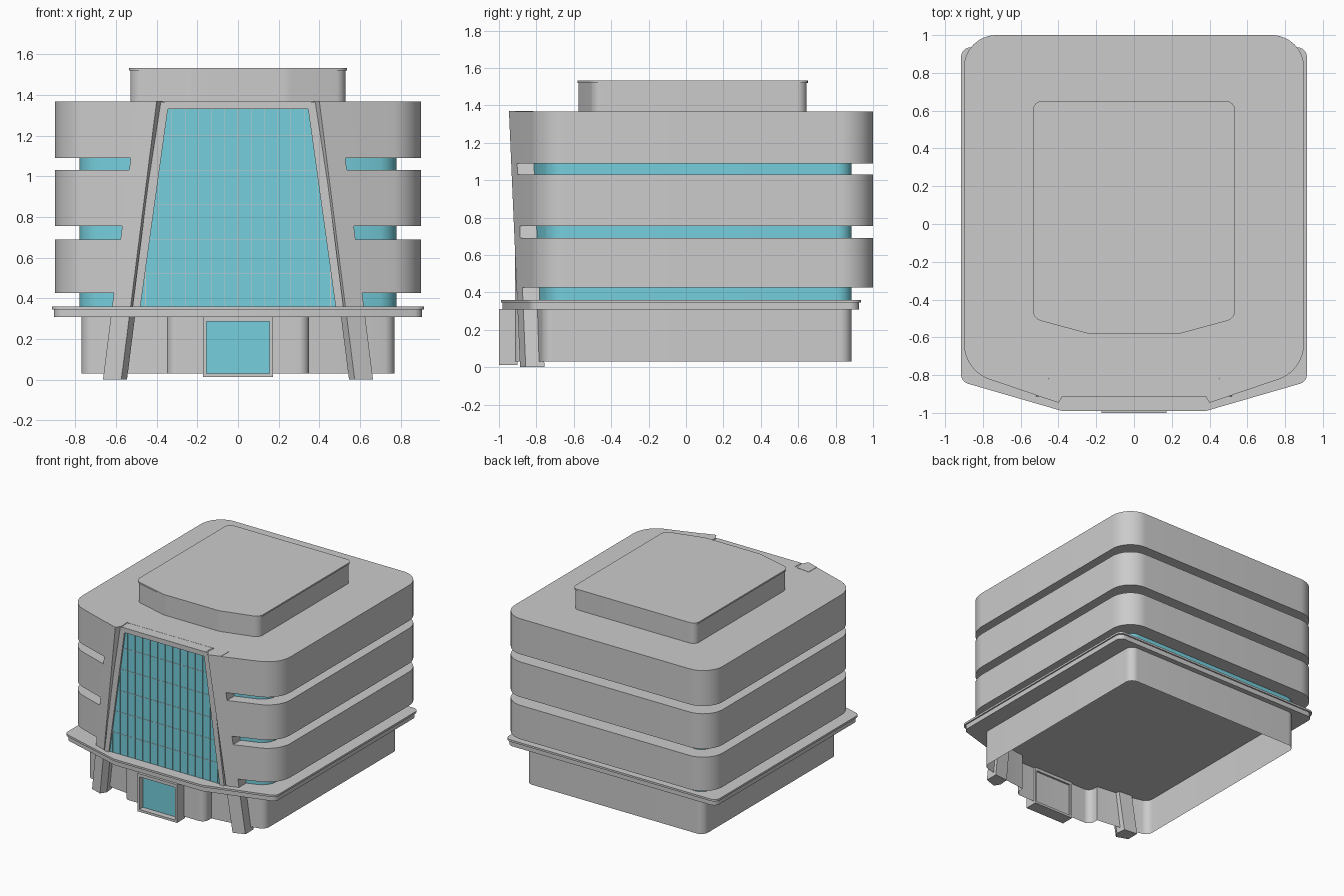
import bpy, bmesh, math
from mathutils import Vector

if "Cube" in bpy.data.objects:
    bpy.data.objects.remove(bpy.data.objects["Cube"])

glass_mat = bpy.data.materials.new("window_glass")
glass_mat.diffuse_color = (0.18, 0.62, 0.72, 1)
glass_mat.use_nodes = True
glass_mat.node_tree.nodes["Principled BSDF"].inputs["Base Color"].default_value = glass_mat.diffuse_color


def make(name, bottom, top, z0, z1, mat=None, caps=True):
    """Loft between two matching outlines at heights z0 and z1."""
    bm = bmesh.new()
    lo = [bm.verts.new((x, y, z0)) for x, y in bottom]
    hi = [bm.verts.new((x, y, z1)) for x, y in top]
    n = len(lo)
    for i in range(n):
        j = (i + 1) % n
        bm.faces.new((lo[i], lo[j], hi[j], hi[i]))
    if caps:
        bm.faces.new(lo[::-1])
        bm.faces.new(hi)
        bmesh.ops.recalc_face_normals(bm, faces=bm.faces)
    me = bpy.data.meshes.new(name)
    bm.to_mesh(me)
    bm.free()
    ob = bpy.data.objects.new(name, me)
    bpy.context.collection.objects.link(ob)
    if mat:
        me.materials.append(mat)
    bpy.ops.object.select_all(action='DESELECT')
    ob.select_set(True)
    bpy.context.view_layer.objects.active = ob
    bpy.ops.object.shade_smooth_by_angle(angle=math.radians(30))
    return ob


def box(name, x0, x1, y0, y1, z0, z1, mat=None):
    p = [(x0, y0), (x1, y0), (x1, y1), (x0, y1)]
    return make(name, p, p, z0, z1, mat)


def outline(half, steps=8):
    """Mirror a right-hand half outline (x, y, radius) and round its corners."""
    full = half + [(-x, y, r) for x, y, r in reversed(half)]
    out = []
    for i, (x, y, r) in enumerate(full):
        p = Vector((x, y))
        if not r:
            out.append((x, y))
            continue
        u = (Vector(full[i - 1][:2]) - p).normalized()
        v = (Vector(full[(i + 1) % len(full)][:2]) - p).normalized()
        h = math.acos(u.dot(v)) / 2
        t = r / math.tan(h)
        c = p + (u + v).normalized() * r / math.sin(h)
        s, e = p + u * t - c, p + v * t - c
        for k in range(steps + 1):
            d = s.lerp(e, k / steps).normalized() * r
            out.append(tuple(c + d))
    return out


def wing_y(x):       # angled front wall
    return -0.95 + 0.34 * (x - 0.39)


def fin_in(z):       # inner edge of the leaning fin
    return 0.40 + 0.127 * (1.37 - z)


def fin_out(z):      # outer edge of the leaning fin
    return 0.493 + 0.125 * (1.37 - z)


def glass_x(z):      # edge of the tapered front glazing
    return 0.345 + 0.139 * (1.33 - z)


# Ground floor walls, open underneath, with a projecting lobby
base = outline([(0.35, -0.915, 0.05), (0.35, -0.83, 0), (0.60, -0.80, 0),
                (0.77, -0.76, 0.06), (0.77, 0.885, 0.06)])
make("ground_floor_walls", base, base, 0.03, 0.31, caps=False)

# Entrance portal
for s in (-1, 1):
    a, b = sorted((s * 0.155, s * 0.172))
    box("entrance_jamb", a, b, -1.0, -0.90, 0.012, 0.31)
box("entrance_sill", -0.155, 0.155, -1.0, -0.90, 0.012, 0.03)
box("entrance_head", -0.155, 0.155, -1.0, -0.90, 0.285, 0.31)
box("entrance_glass", -0.155, 0.155, -0.955, -0.945, 0.03, 0.285, glass_mat)

# Canopy slab with a projecting lip
for name, o, z0, z1 in (("canopy_slab", 0, 0.308, 0.345),
                        ("canopy_lip", 0.01, 0.345, 0.36)):
    p = outline([(0.38, -0.98 - o, 0), (0.905 + o, -0.825 - o, 0.05),
                 (0.905 + o, 0.925 + o, 0.05)])
    make(name, p, p, z0, z1)

# Recessed ribbon windows
p = outline([(0.50, wing_y(0.50) + 0.09, 0), (0.78, wing_y(0.78) + 0.09, 0.12),
             (0.78, 0.885, 0.08)])
make("ribbon_windows", p, p, 0.358, 1.10, glass_mat)


# Storey bands
def band(z):
    x = fin_out(z)
    return outline([(x - 0.03, -0.83, 0), (x, wing_y(x), 0),
                    (0.90, wing_y(0.90), 0.20), (0.90, 1.0, 0.17)], 10)


for z0, z1 in ((0.425, 0.69), (0.755, 1.03), (1.09, 1.368)):
    make("storey_band", band(z0), band(z1), z0, z1)


# Leaning fins and glazing frame on both sides
def fin(z, s):
    a, b = fin_in(z), fin_out(z)
    return [(s * a, wing_y(a)), (s * b, wing_y(b)), (s * b, wing_y(b) + 0.10),
            (s * (a - 0.02), wing_y(a) + 0.12), (s * (a - 0.028), wing_y(a) + 0.045)]


def jamb(z, s):
    a, b = s * glass_x(z), s * (fin_in(z) - 0.01)
    return [(a, -0.913), (b, -0.913), (b, -0.82), (a, -0.82)]


for s in (-1, 1):
    make("leaning_fin", fin(0, s), fin(1.37, s), 0, 1.37)
    make("glazing_frame", jamb(0.36, s), jamb(1.365, s), 0.36, 1.365)
box("glazing_lintel", -0.36, 0.36, -0.913, -0.82, 1.33, 1.367)


# Tapered front glazing and its thin mullions
def pane(z):
    g = glass_x(z)
    return [(-g, -0.90), (g, -0.90), (g, -0.82), (-g, -0.82)]


make("front_glazing", pane(0.358), pane(1.33), 0.358, 1.33, glass_mat)
for i in range(-7, 8):
    x = i * 0.065
    top = min(1.33, 1.33 - (abs(x) - 0.345) / 0.139)
    box("mullion", x - 0.0015, x + 0.0015, -0.903, -0.899, 0.36, top)
for z in (0.52, 0.69, 0.86, 1.03, 1.20):
    g = glass_x(z)
    box("transom", -g, g, -0.902, -0.899, z - 0.0015, z + 0.0015)

# Rooftop block with a slim coping
for name, o, z0, z1 in (("rooftop_block", 0, 1.36, 1.52),
                        ("rooftop_coping", 0.006, 1.52, 1.532)):
    p = outline([(0.24, -0.575 - o, 0.15), (0.53 + o, -0.495 - o, 0.06),
                 (0.53 + o, 0.645 + o, 0.05)])
    make(name, p, p, z0, z1)
